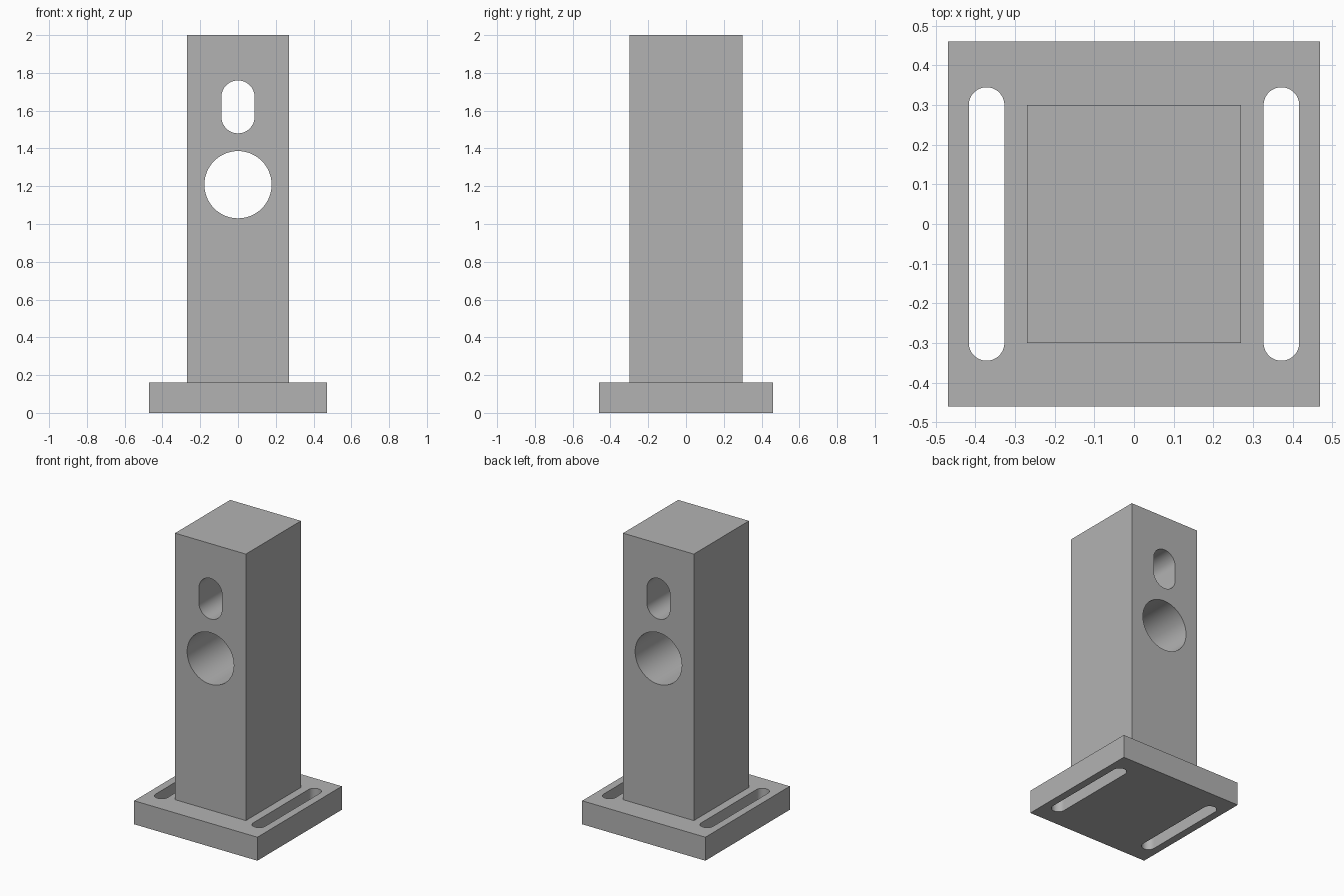
import bpy, bmesh
from math import pi, sin, cos
from mathutils import Matrix

cube = bpy.data.objects.get("Cube")
if cube:
    bpy.data.objects.remove(cube, do_unlink=True)

grey = bpy.data.materials.new("plain grey")
grey.use_nodes = True
grey.diffuse_color = (0.45, 0.45, 0.45, 1)
grey.node_tree.nodes["Principled BSDF"].inputs["Base Color"].default_value = grey.diffuse_color

SEGMENTS = 32  # per half circle


def add_object(name, bm):
    bmesh.ops.recalc_face_normals(bm, faces=bm.faces[:])
    mesh = bpy.data.meshes.new(name)
    bm.to_mesh(mesh)
    bm.free()
    mesh.materials.append(grey)
    obj = bpy.data.objects.new(name, mesh)
    bpy.context.collection.objects.link(obj)
    return obj


def block(name, width, depth, bottom, top):
    bm = bmesh.new()
    bmesh.ops.create_cube(bm, size=1)
    bmesh.ops.scale(bm, vec=(width, depth, top - bottom), verts=bm.verts)
    bmesh.ops.translate(bm, vec=(0, 0, (bottom + top) / 2), verts=bm.verts)
    return add_object(name, bm)


def slot_cutter(name, radius, straight, location, along_y=False):
    """Rounded slot prism, long in y; a zero straight length gives a cylinder."""
    bm = bmesh.new()
    points = []
    for start, shift in ((0, straight / 2), (pi, -straight / 2)):
        for i in range(SEGMENTS + 1):
            a = start + pi * i / SEGMENTS
            points.append(bm.verts.new((radius * cos(a), shift + radius * sin(a), -1)))
    bm.faces.new(points)
    bmesh.ops.remove_doubles(bm, verts=bm.verts[:], dist=0.0001)
    result = bmesh.ops.extrude_face_region(bm, geom=bm.faces[:])
    raised = [g for g in result["geom"] if isinstance(g, bmesh.types.BMVert)]
    bmesh.ops.translate(bm, vec=(0, 0, 2), verts=raised)
    if along_y:
        bm.transform(Matrix.Rotation(pi / 2, 4, "X"))
    bm.transform(Matrix.Translation(location))
    return add_object(name, bm)


def cut(obj, cutters):
    for cutter in cutters:
        mod = obj.modifiers.new("hole", "BOOLEAN")
        mod.operation = "DIFFERENCE"
        mod.solver = "EXACT"
        mod.object = cutter
    # Bake the holes, then drop the cutters
    bpy.context.view_layer.update()
    evaluated = obj.evaluated_get(bpy.context.evaluated_depsgraph_get())
    baked = bpy.data.meshes.new_from_object(evaluated)
    obj.modifiers.clear()
    obj.data = baked
    for cutter in cutters:
        bpy.data.objects.remove(cutter, do_unlink=True)
    # Smooth hole walls, sharp rims
    bpy.ops.object.select_all(action="DESELECT")
    obj.select_set(True)
    bpy.context.view_layer.objects.active = obj
    bpy.ops.object.shade_smooth_by_angle()


# Base plate with a mounting slot on each side
base = block("base_plate", 0.94, 0.92, 0, 0.162)
cut(base, [slot_cutter("mounting_slot", 0.045, 0.6, (side * 0.372, 0, 0)) for side in (-1, 1)])

# Upright column with a round bore and a short slot, both right through
column = block("column", 0.54, 0.6, 0.162, 2)
cut(column, [
    slot_cutter("bore", 0.178, 0, (0, 0, 1.208), along_y=True),
    slot_cutter("upper_slot", 0.088, 0.104, (0, 0, 1.62), along_y=True),
])
